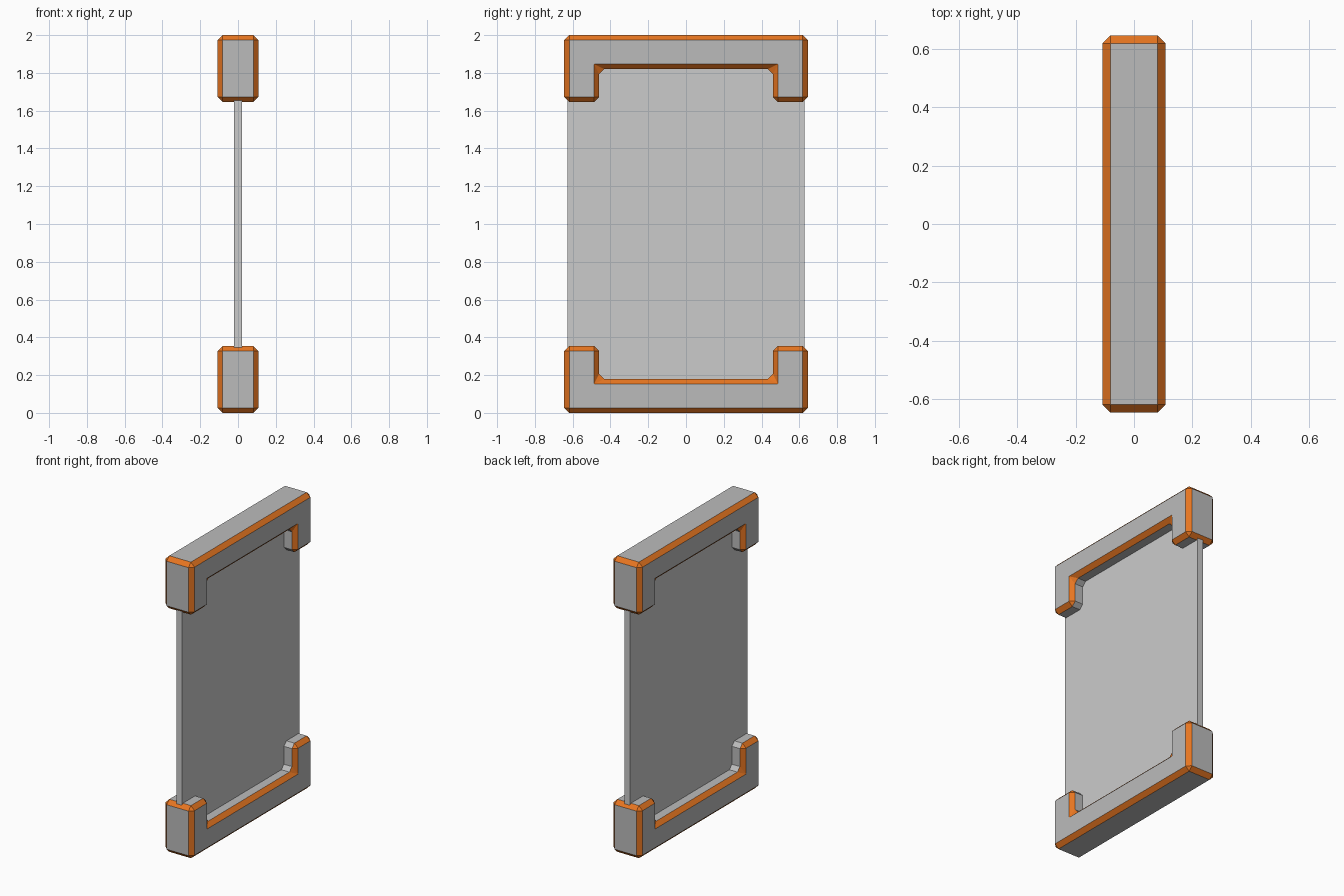
import bpy, bmesh

if "Cube" in bpy.data.objects:
    bpy.data.objects.remove(bpy.data.objects["Cube"])


def material(name, rgb):
    m = bpy.data.materials.new(name)
    m.diffuse_color = (*rgb, 1)
    m.use_nodes = True
    m.node_tree.nodes["Principled BSDF"].inputs["Base Color"].default_value = m.diffuse_color
    return m


GREY = material("bracket_grey", (0.5, 0.5, 0.5))
ORANGE = material("edge_orange", (0.8, 0.18, 0.015))


def add_object(name, bm):
    mesh = bpy.data.meshes.new(name)
    bm.to_mesh(mesh)
    bm.free()
    obj = bpy.data.objects.new(name, mesh)
    bpy.context.collection.objects.link(obj)
    return obj


def bracket(name, flip):
    # U-shaped profile in the YZ plane, extruded along x, all edges chamfered
    half = 0.108
    right = [(0.645, 0), (0.645, 0.355), (0.46, 0.355), (0.46, 0.18)]
    profile = right + [(-y, z) for y, z in reversed(right)]
    bm = bmesh.new()
    face = bm.faces.new([bm.verts.new((-half, y, 2 - z if flip else z)) for y, z in profile])
    ext = bmesh.ops.extrude_face_region(bm, geom=[face])
    moved = [v for v in ext["geom"] if isinstance(v, bmesh.types.BMVert)]
    bmesh.ops.translate(bm, verts=moved, vec=(2 * half, 0, 0))
    bmesh.ops.recalc_face_normals(bm, faces=bm.faces)
    bmesh.ops.bevel(bm, geom=bm.edges[:], offset=0.027, offset_type='OFFSET',
                    segments=1, affect='EDGES')
    bmesh.ops.recalc_face_normals(bm, faces=bm.faces)
    # Orange chamfers; the strips across the inner opening stay grey
    for f in bm.faces:
        n = f.normal
        slanted = max(abs(c) for c in n) < 0.98
        inner_strip = abs(n.x) < 0.01 and abs(f.calc_center_median().y) < 0.5
        f.material_index = int(slanted and not inner_strip)
    obj = add_object(name, bm)
    obj.data.materials.append(GREY)
    obj.data.materials.append(ORANGE)


bracket("bottom_bracket", False)
bracket("top_bracket", True)

# Thin panel held between the brackets
bm = bmesh.new()
bmesh.ops.create_cube(bm, size=1)
bmesh.ops.scale(bm, verts=bm.verts, vec=(0.042, 1.256, 1.8))
bmesh.ops.translate(bm, verts=bm.verts, vec=(0, 0, 1))
add_object("panel", bm)
